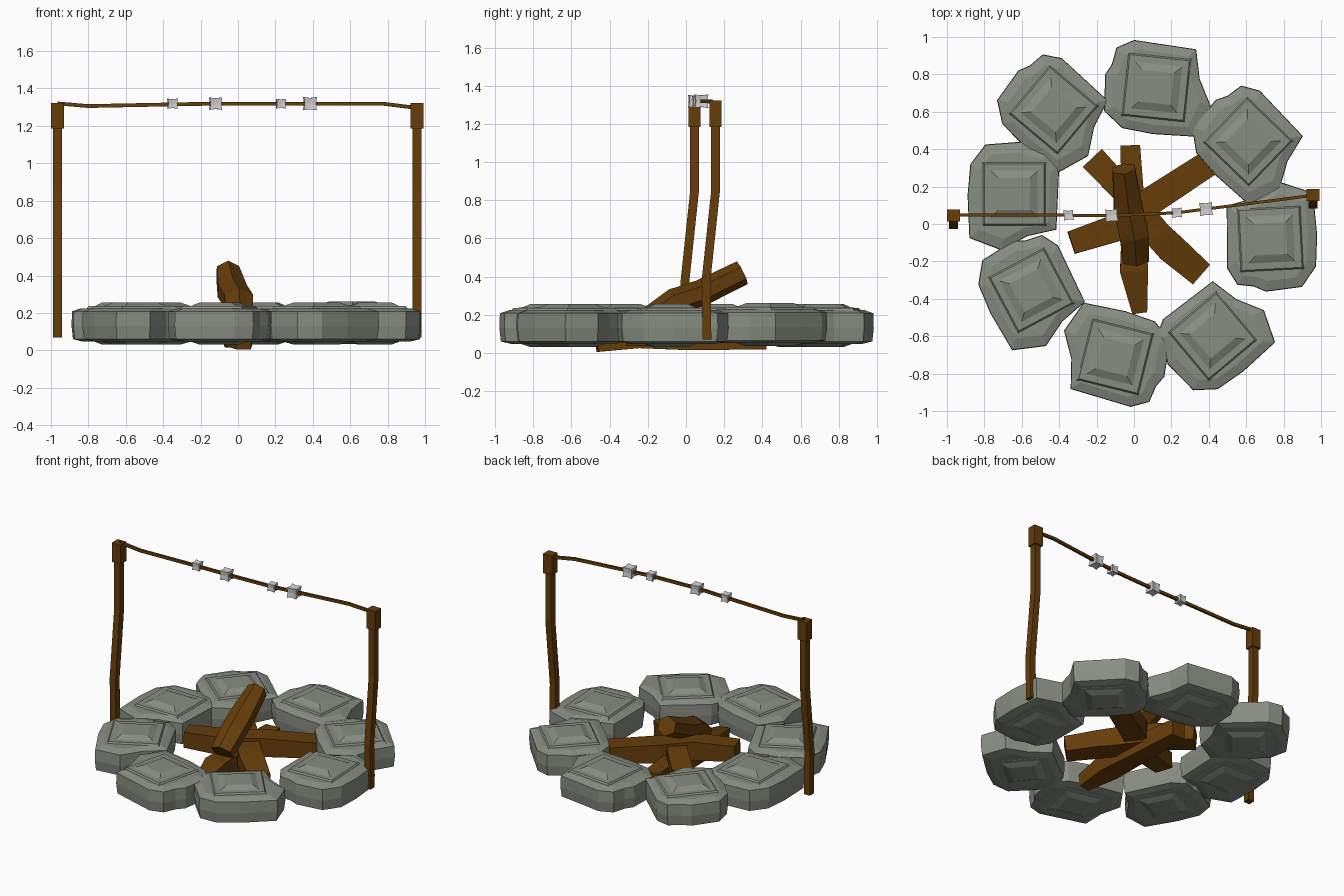
import bpy, bmesh, math
from mathutils import Vector

if "Cube" in bpy.data.objects:
    bpy.data.objects.remove(bpy.data.objects["Cube"])


def material(name, rgb):
    m = bpy.data.materials.new(name)
    m.diffuse_color = (*rgb, 1)
    m.use_nodes = True
    m.node_tree.nodes["Principled BSDF"].inputs["Base Color"].default_value = m.diffuse_color
    return m


STONE = material("grey_stone", (0.245, 0.27, 0.225))
WOOD = material("brown_wood", (0.132, 0.047, 0.003))
BONE = material("pale_bead", (0.62, 0.62, 0.62))


def finish(bm, name, mat):
    bmesh.ops.recalc_face_normals(bm, faces=bm.faces)
    me = bpy.data.meshes.new(name)
    bm.to_mesh(me)
    bm.free()
    me.materials.append(mat)
    ob = bpy.data.objects.new(name, me)
    bpy.context.collection.objects.link(ob)
    return ob


def loft(bm, rings):
    """Skin a stack of equal-length point rings and cap both ends."""
    vs = [[bm.verts.new(p) for p in r] for r in rings]
    n = len(vs[0])
    for a, b in zip(vs, vs[1:]):
        for i in range(n):
            bm.faces.new((a[i], a[(i + 1) % n], b[(i + 1) % n], b[i]))
    bm.faces.new(vs[0][::-1])
    bm.faces.new(vs[-1])


def beam(name, path, widths, heights=None, sides=4, up=(0, 0, 1), mat=WOOD):
    """Sweep a flat-topped polygon section along a bent path."""
    heights = heights or widths
    pts = [Vector(p) for p in path]
    k = 1 / math.cos(math.pi / sides)
    rings = []
    for i, p in enumerate(pts):
        t = (pts[min(i + 1, len(pts) - 1)] - pts[max(i - 1, 0)]).normalized()
        s = t.cross(Vector(up)).normalized()
        u = s.cross(t)
        ring = []
        for j in range(sides):
            a = math.tau * (j + 0.5) / sides
            ring.append(p + s * math.cos(a) * k * widths[i] / 2
                        + u * math.sin(a) * k * heights[i] / 2)
        rings.append(ring)
    bm = bmesh.new()
    loft(bm, rings)
    return finish(bm, name, mat)


# Ring of stones: one chipped outline, turned and placed eight times
OUTLINE = [(-.28, .04), (-.25, .10), (-.235, .19), (-.145, .24), (.19, .225), (.225, .07),
           (.30, -.07), (.235, -.24), (.006, -.25), (-.16, -.235), (-.265, -.155)]
PROFILE = [(.048, .78), (.06, .97), (.13, 1), (.208, .99), (.225, .80)]
PLATE = [(.03, .085), (.046, .125), (.047, .15), (.058, .17), (.215, .175), (.236, .16),
         (.237, .125), (.257, .085)]


def stone(name, x, y, deg, lift=0):
    c, s = math.cos(math.radians(deg)), math.sin(math.radians(deg))

    def place(px, py, z):
        return (x + px * c - py * s, y + px * s + py * c, z + lift)
    bm = bmesh.new()
    loft(bm, [[place(px * k, py * k, z) for px, py in OUTLINE] for z, k in PROFILE])
    # stepped square plates on top and underneath
    square = ((-1, -1), (1, -1), (1, 1), (-1, 1))
    loft(bm, [[place(a * h, b * h, z) for a, b in square] for z, h in PLATE])
    finish(bm, name, STONE)


stone("stone_back", .12, .73, -6)
stone("stone_back_right", .61, .44, -44, .005)
stone("stone_right", .73, -.08, 93)
stone("stone_front_right", .42, -.60, 40)
stone("stone_front", -.10, -.71, 166)
stone("stone_front_left", -.55, -.355, -62)
stone("stone_left", -.64, .16, -90)
stone("stone_back_left", -.43, .61, -40)

# Heap of bent logs in the middle
beam("low_log", [(-.02, .42, .073), (0, 0, .08), (.0, -.25, .085), (.03, -.47, .05)],
     [.105, .13, .15, .08], [.11, .13, .12, .09])
beam("cross_log_one", [(-.22, .35, .12), (-.05, .17, .14), (.13, -.06, .13), (.20, -.13, .12),
                       (.355, -.265, .09)], [.14, .13, .15, .16, .14], [.11, .13, .13, .12, .11])
beam("cross_log_two", [(.40, .325, .13), (.10, .13, .15), (-.06, -.01, .16), (-.335, -.10, .17)],
     [.14, .15, .15, .125], [.11, .13, .13, .11])
beam("leaning_log", [(.01, -.19, .18), (0, -.06, .27), (-.03, .08, .315), (-.055, .295, .42)],
     [.14, .155, .155, .12], [.11, .12, .12, .115], sides=6)

# Two bent poles with square caps
Y = (0, 1, 0)
for side, x, y in (("left", -.965, .045), ("right", .957, .155)):
    beam(side + "_pole", [(x, y - .045, .07), (x, y - .05, .38), (x, y, .85), (x, y, 1.25)],
         [.046] * 4, up=Y)
    beam(side + "_pole_cap", [(x, y, 1.185), (x, y, 1.322)], [.068, .068], [.064, .064], up=Y)

# Cord strung between the poles
beam("cord", [(-.965, .05, 1.32), (-.80, .047, 1.306), (-.35, .047, 1.315), (-.12, .045, 1.319),
              (.23, .06, 1.319), (.385, .08, 1.319), (.78, .13, 1.318), (.965, .155, 1.295)],
     [.016] * 8, [.02] * 8)


# Pinched cube beads on the cord
def bead(name, x, y, size):
    bm = bmesh.new()
    bmesh.ops.create_cube(bm, size=1)
    bmesh.ops.subdivide_edges(bm, edges=bm.edges[:], cuts=1, use_grid_fill=True)
    pull = {3: 1.0, 2: 0.87, 1: 0.8}
    for v in bm.verts:
        v.co *= size * pull[sum(abs(a) > 0.01 for a in v.co)]
    ob = finish(bm, name, BONE)
    ob.location = (x, y, 1.319)
    ob.rotation_euler.z = math.radians(4)


for i, (x, y, size) in enumerate(((-.35, .047, .054), (-.12, .046, .066),
                                  (.23, .06, .052), (.385, .08, .07))):
    bead("bead_%d" % (i + 1), x, y, size)
